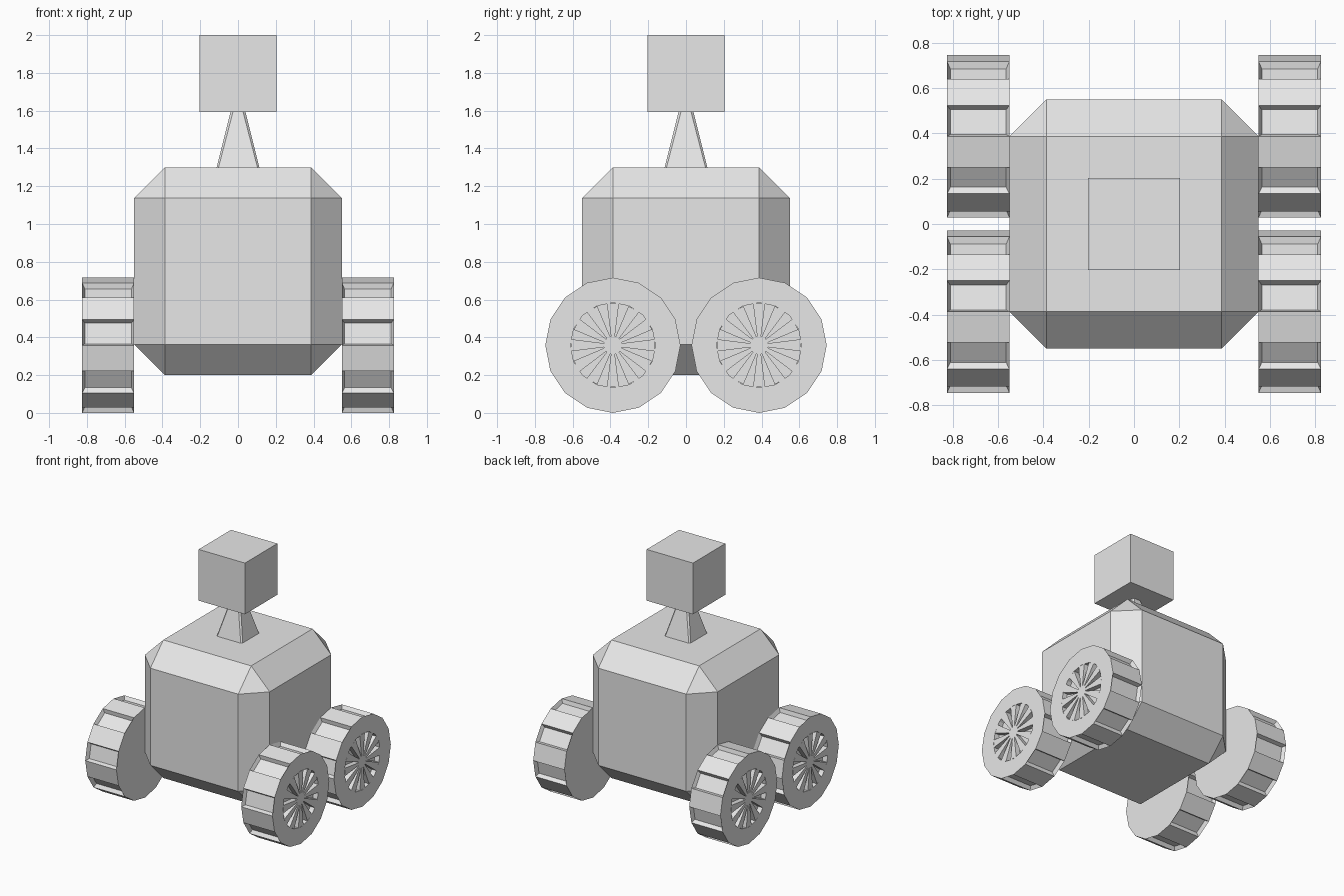
import bpy, bmesh
from math import sin, cos, pi, radians

cube = bpy.data.objects.get("Cube")
if cube:
    bpy.data.objects.remove(cube, do_unlink=True)

grey = bpy.data.materials.new("light_grey")
grey.use_nodes = True
grey.diffuse_color = (0.8, 0.8, 0.8, 1)
grey.node_tree.nodes["Principled BSDF"].inputs["Base Color"].default_value = grey.diffuse_color


def finish(name, bm):
    bmesh.ops.recalc_face_normals(bm, faces=bm.faces)
    mesh = bpy.data.meshes.new(name)
    bm.to_mesh(mesh)
    bm.free()
    mesh.materials.append(grey)
    obj = bpy.data.objects.new(name, mesh)
    bpy.context.collection.objects.link(obj)
    return obj


def box(name, half, z_mid, bevel=0):
    bm = bmesh.new()
    bmesh.ops.create_cube(bm, size=2 * half)
    bmesh.ops.translate(bm, verts=bm.verts, vec=(0, 0, z_mid))
    if bevel:
        bmesh.ops.bevel(bm, geom=bm.edges[:], offset=bevel, segments=1, affect='EDGES')
    return finish(name, bm)


def bridge(bm, a, b):
    n = len(a)
    return [bm.faces.new((a[i], a[(i + 1) % n], b[(i + 1) % n], b[i])) for i in range(n)]


# Body and head
box("body", 0.55, 0.75, 0.163)
box("head", 0.204, 1.796)

# Neck: tapered square post with chamfered corners
bm = bmesh.new()
rings = []
for z, h, c in ((1.3, 0.113, 0.01), (1.6, 0.038, 0.013)):
    pts = []
    for sx, sy in ((1, 1), (-1, 1), (-1, -1), (1, -1)):
        pair = [(sx * h, sy * (h - c)), (sx * (h - c), sy * h)]
        pts += pair if sx == sy else pair[::-1]
    rings.append([bm.verts.new((x, y, z)) for x, y in pts])
bridge(bm, *rings)
for ring in rings:
    bm.faces.new(ring)
finish("neck", bm)

# Wheels
SIDES, SPOKES = 16, 12
X_IN, X_OUT, X_FLOOR = 0.55, 0.825, 0.785
R_TYRE, R_RIM, R_HUB = 0.358, 0.225, 0.05


def wheel(name, side, yc):
    zc = R_TYRE

    def point(x, r, a, off=0):
        # radius along angle a from the front, off is sideways
        return (side * x, yc - r * cos(a) + off * sin(a), zc + r * sin(a) + off * cos(a))

    bm = bmesh.new()

    def ring(x, r, n):
        return [bm.verts.new(point(x, r, 2 * pi * i / n)) for i in range(n)]

    # Tyre with a recessed rim
    inner, outer = ring(X_IN, R_TYRE, SIDES), ring(X_OUT, R_TYRE, SIDES)
    lip, floor = ring(X_OUT, R_RIM, SIDES), ring(X_FLOOR, R_RIM, SIDES)
    bm.faces.new(inner)
    tread = bridge(bm, inner, outer)
    bridge(bm, outer, lip)
    bridge(bm, lip, floor)
    bm.faces.new(floor)
    bmesh.ops.recalc_face_normals(bm, faces=bm.faces)
    # Grooves on every other tread face
    bmesh.ops.inset_individual(bm, faces=tread[::2], thickness=0.02, depth=-0.03)

    # Hub and tapered spokes, flush with the tyre side
    hub_low, hub_top = ring(X_FLOOR, R_HUB, SPOKES), ring(X_OUT, R_HUB, SPOKES)
    bridge(bm, hub_low, hub_top)
    bm.faces.new(hub_top)
    for i in range(SPOKES):
        a = radians(360 / SPOKES * i)
        shape = ((R_HUB - 0.005, -0.01), (R_RIM - 0.004, -0.032),
                 (R_RIM - 0.004, 0.032), (R_HUB - 0.005, 0.01))
        low, top = [[bm.verts.new(point(x, r, a, o)) for r, o in shape]
                    for x in (X_FLOOR, X_OUT)]
        bridge(bm, low, top)
        bm.faces.new(top)
        bm.faces.new(low)
    finish(name, bm)


for end, yc in (("front", -0.387), ("back", 0.387)):
    for label, side in (("left", 1), ("right", -1)):
        wheel(f"{end}_{label}_wheel", side, yc)
